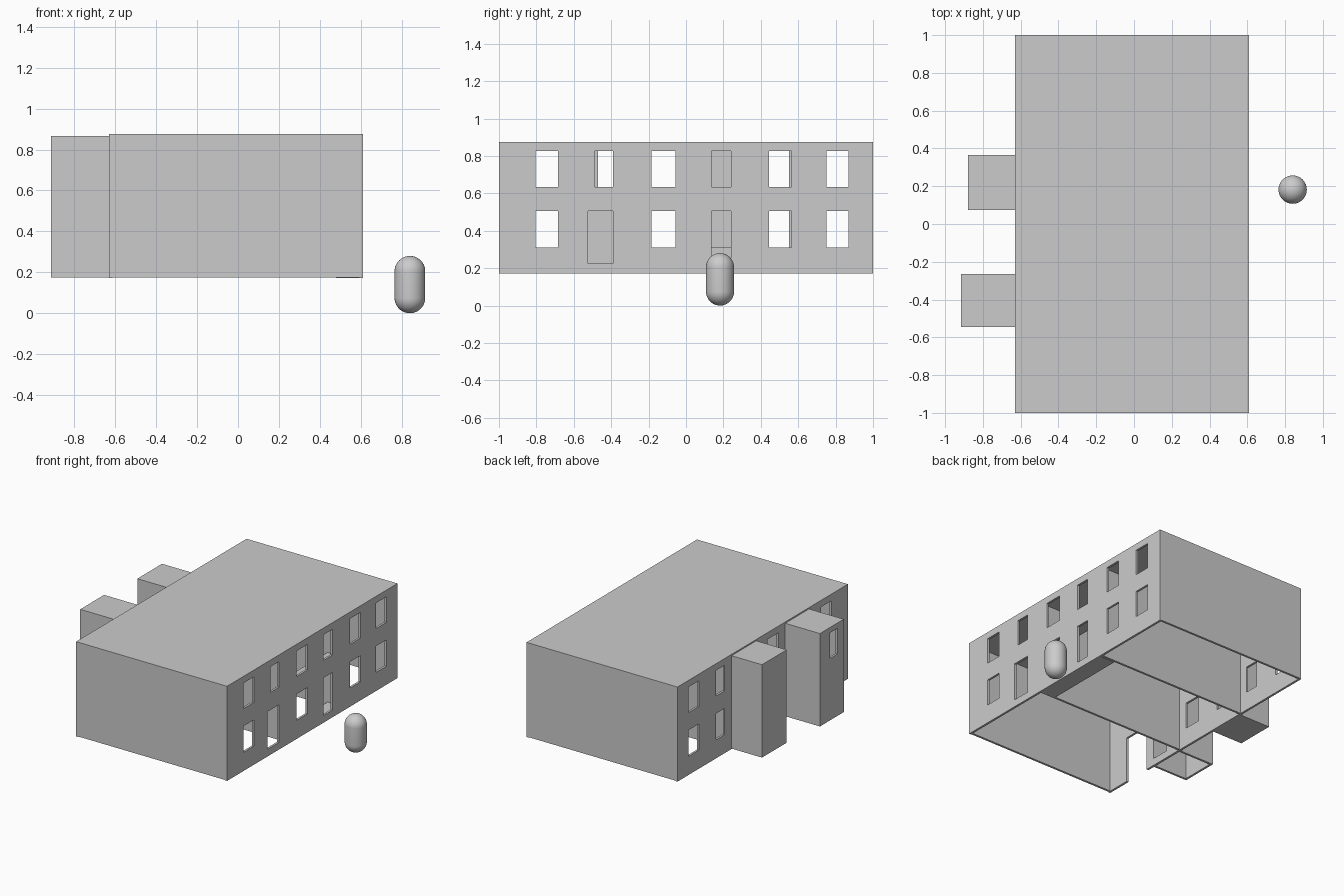
import bpy, bmesh, math
from mathutils import Vector

if "Cube" in bpy.data.objects:
    bpy.data.objects.remove(bpy.data.objects["Cube"])

T = 0.016                      # wall thickness
X0, X1 = -0.63, 0.61           # main block depth
Z0, Z1 = 0.172, 0.875
UP, LOW = (0.635, 0.825), (0.31, 0.505)   # window rows


def add_box(bm, x, y, z):
    verts = bmesh.ops.create_cube(bm, size=1)["verts"]
    for v in verts:
        v.co = Vector([(a + b) / 2 + c * (b - a) for c, (a, b) in zip(v.co, (x, y, z))])


def make(name, boxes):
    bm = bmesh.new()
    for b in boxes:
        add_box(bm, *b)
    mesh = bpy.data.meshes.new(name)
    bm.to_mesh(mesh)
    bm.free()
    ob = bpy.data.objects.new(name, mesh)
    bpy.context.collection.objects.link(ob)
    return ob


def wall(name, x, y, z, openings):
    """Thin wall in the y-z plane with rectangular (y, z) openings."""
    ob = make(name, [((x, x + T), y, z)])
    cut = make(name + "_cutter", [((x - 0.05, x + T + 0.05), oy, oz) for oy, oz in openings])
    cut.hide_render = True
    mod = ob.modifiers.new("openings", "BOOLEAN")
    mod.operation, mod.solver, mod.object = "DIFFERENCE", "EXACT", cut
    bpy.context.view_layer.objects.active = ob
    bpy.ops.object.modifier_apply(modifier=mod.name)
    bpy.data.objects.remove(cut)
    return ob


# Front wall with two rows of windows and two doors
cols = [(-0.805, -0.685), (-0.49, -0.39), (-0.185, -0.055),
        (0.135, 0.24), (0.445, 0.565), (0.75, 0.87)]
front = [(c, UP) for c in cols]
front += [(cols[i], LOW) for i in (0, 2, 4, 5)]
front += [((-0.525, -0.39), (0.225, 0.505)), (cols[3], (0.225, 0.505))]
wall("facade_wall", X1 - T, (-1, 1), (Z0, Z1 - T), front)

# Rear wall with windows, and a loading doorway reaching the ground
bcols = cols[:4] + [(0.445, 0.55), cols[5]]
rear = [(c, UP) for c in bcols]
rear += [(bcols[i], LOW) for i in (2, 3, 4, 5)]
rear += [((-0.525, -0.39), (0.225, 0.505)), ((-0.81, -0.60), (0.1, 0.51))]
wall("rear_wall", X0, (-1, 1), (Z0, Z1 - T), rear)

# End walls, partitions and roof
inner = (X0 + T, X1 - T)
for name, y in (("end_wall_a", -1), ("end_wall_b", 1 - T),
                ("partition_a", -0.27), ("partition_b", 0.365)):
    make(name, [(inner, (y, y + T), (Z0 + 0.003, Z1 - T))])
make("roof", [((X0, X1), (-1, 1), (Z1 - T, Z1))])

# Entrance landings in the middle room
for name, z in (("entry_floor", Z0), ("upper_landing", 0.54)):
    make(name, [((0.48, X1 - T), (-0.27 + T, 0.365), (z, z + 0.03))])


# Rear annexes: side walls, outer wall and roof
def annex(name, x, y0, y1, openings, floor):
    za, zb = 0.175, 0.865
    sides = [((x + T, X0), (y, y + T), (za, zb - T)) for y in (y0, y1 - T)]
    make(name + "_sides", sides)
    make(name + "_roof", [((x, X0), (y0, y1), (zb - T, zb))])
    if openings:
        wall(name + "_outer_wall", x, (y0, y1), (za, zb - T), openings)
    else:
        make(name + "_outer_wall", [((x, x + T), (y0, y1), (za, zb - T))])
    if floor:
        make(name + "_floor", [((x + T, X0), (y0 + T, y1 - T), (za, za + T))])


annex("annex_a", -0.88, 0.075, 0.365, [], True)
annex("annex_b", -0.915, -0.545, -0.265, [((-0.47, -0.385), UP)], False)

# Capsule standing in front of the facade
R, H = 0.075, 0.28
arc = [math.radians(a) for a in range(-90, 1, 9)]
prof = [(R * math.cos(a), R + R * math.sin(a)) for a in arc]
prof += [(r, H - z) for r, z in reversed(prof)]
bm = bmesh.new()
vs = [bm.verts.new((r, 0, z)) for r, z in prof]
es = [bm.edges.new(p) for p in zip(vs, vs[1:])]
bmesh.ops.spin(bm, geom=vs + es, cent=(0, 0, 0), axis=(0, 0, 1),
               angle=math.tau, steps=32, use_merge=False)
bmesh.ops.remove_doubles(bm, verts=bm.verts, dist=1e-4)
bmesh.ops.recalc_face_normals(bm, faces=bm.faces)
for f in bm.faces:
    f.smooth = True
mesh = bpy.data.meshes.new("capsule")
bm.to_mesh(mesh)
bm.free()
cap = bpy.data.objects.new("capsule", mesh)
cap.location = (0.84, 0.182, 0)
bpy.context.collection.objects.link(cap)
